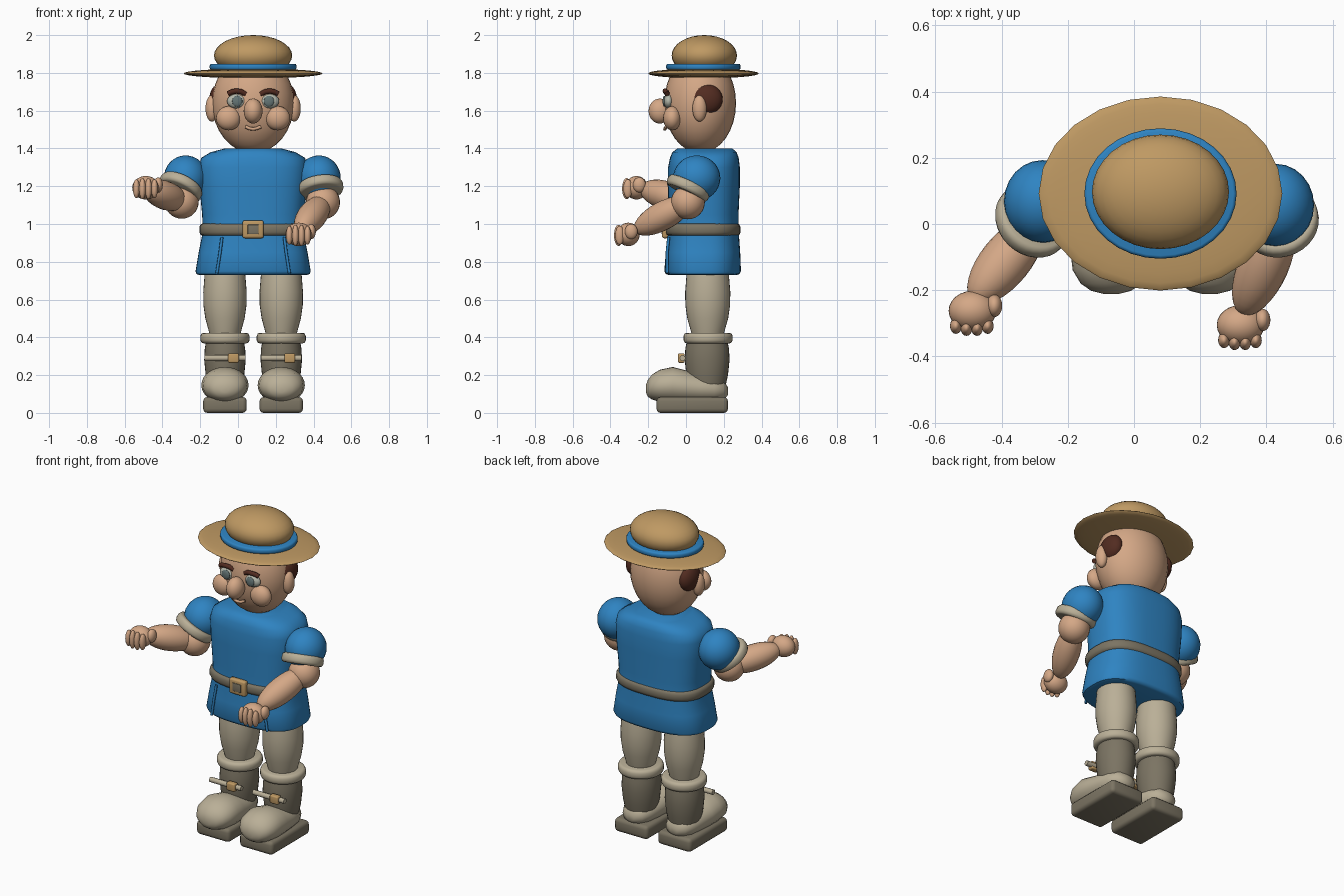
import bpy, bmesh, math
from mathutils import Vector, Matrix

if "Cube" in bpy.data.objects:
    bpy.data.objects.remove(bpy.data.objects["Cube"])

CX = 0.08  # body centre line


def material(name, rgb):
    m = bpy.data.materials.new(name)
    m.diffuse_color = (*rgb, 1)
    m.use_nodes = True
    m.node_tree.nodes["Principled BSDF"].inputs["Base Color"].default_value = m.diffuse_color
    return m


BLUE = material("tunic blue", (0.028, 0.23, 0.54))
TAN = material("straw tan", (0.52, 0.32, 0.125))
SKIN = material("skin", (0.66, 0.39, 0.24))
CREAM = material("cream cloth", (0.49, 0.43, 0.31))
TAUPE = material("dark leather", (0.20, 0.175, 0.125))
BROWN = material("hair brown", (0.085, 0.025, 0.015))
EYE = material("eye white", (0.45, 0.47, 0.40))
IRIS = material("iris grey", (0.13, 0.18, 0.18))


def finish(name, bm, mat, angle=45):
    bmesh.ops.recalc_face_normals(bm, faces=bm.faces)
    me = bpy.data.meshes.new(name)
    bm.to_mesh(me)
    bm.free()
    me.materials.append(mat)
    ob = bpy.data.objects.new(name, me)
    bpy.context.collection.objects.link(ob)
    bpy.ops.object.select_all(action='DESELECT')
    ob.select_set(True)
    bpy.context.view_layer.objects.active = ob
    bpy.ops.object.shade_smooth_by_angle(angle=math.radians(angle))
    return ob


def turn(axis):
    return Vector(axis).to_track_quat('Z', 'Y').to_matrix().to_4x4()


def ball(name, mat, c, r, axis=(0, 0, 1), seg=24):
    """Ellipsoid whose own z axis points along axis."""
    bm = bmesh.new()
    r = (r, r, r) if isinstance(r, (int, float)) else r
    rot = turn(axis) if tuple(axis) != (0, 0, 1) else Matrix.Identity(4)
    m = Matrix.Translation(c) @ rot @ Matrix.Diagonal((*r, 1))
    bmesh.ops.create_uvsphere(bm, u_segments=seg, v_segments=16, radius=1, matrix=m)
    return finish(name, bm, mat)


def loft(name, mat, rows, power=2.0, seg=32, m=Matrix.Identity(4), angle=45):
    """Rows of (height, half width, half depth, centre x, centre y)."""
    bm = bmesh.new()
    rings = []
    for z, a, b, x, y in rows:
        ring = []
        for i in range(seg):
            t = 2 * math.pi * i / seg
            c, s = math.cos(t), math.sin(t)
            px = math.copysign(abs(c) ** (2 / power), c) * a
            py = math.copysign(abs(s) ** (2 / power), s) * b
            ring.append(bm.verts.new(m @ Vector((x + px, y + py, z))))
        rings.append(ring)
    for lo, hi in zip(rings, rings[1:]):
        for i in range(seg):
            j = (i + 1) % seg
            bm.faces.new((lo[i], lo[j], hi[j], hi[i]))
    bm.faces.new(rings[0])
    bm.faces.new(rings[-1])
    return finish(name, bm, mat, angle)


def band(name, mat, c, a, b, h, axis=None, power=2.0):
    """Rounded band around an axis."""
    e = 0.3 * h
    rows = [(-h, a - 2 * e, b - 2 * e, 0, 0), (-h * .85, a - e * .7, b - e * .7, 0, 0),
            (-h * .4, a, b, 0, 0), (h * .4, a, b, 0, 0),
            (h * .85, a - e * .7, b - e * .7, 0, 0), (h, a - 2 * e, b - 2 * e, 0, 0)]
    rot = turn(axis) if axis else Matrix.Identity(4)
    return loft(name, mat, rows, power, 32, Matrix.Translation(c) @ rot, 60)


def box(name, mat, c, size, bevel=0.008):
    bm = bmesh.new()
    bmesh.ops.create_cube(bm, size=1, matrix=Matrix.Translation(c) @ Matrix.Diagonal((*size, 1)))
    bmesh.ops.bevel(bm, geom=bm.edges[:], offset=bevel, segments=3, profile=0.5, affect='EDGES')
    return finish(name, bm, mat)


def tube(name, mat, pts, r):
    cu = bpy.data.curves.new(name, 'CURVE')
    cu.dimensions = '3D'
    cu.bevel_depth, cu.bevel_resolution, cu.use_fill_caps = r, 2, True
    sp = cu.splines.new('POLY')
    sp.points.add(len(pts) - 1)
    for p, co in zip(sp.points, pts):
        p.co = (*co, 1)
    cu.materials.append(mat)
    ob = bpy.data.objects.new(name, cu)
    bpy.context.collection.objects.link(ob)
    return ob


# Hat
ball("hat_brim", TAN, (CX, 0.092, 1.797), (0.368, 0.293, 0.026))
ball("hat_crown", TAN, (CX, 0.097, 1.892), (0.207, 0.173, 0.108), seg=32)
band("hat_band", BLUE, (CX, 0.092, 1.832), 0.23, 0.197, 0.016)

# Head and face
ball("head", SKIN, (CX, 0.075, 1.64), (0.217, 0.19, 0.265), seg=32)
ball("nose", SKIN, (CX, -0.138, 1.598), (0.05, 0.06, 0.066))
for s, side in ((-1, "left"), (1, "right")):
    ball(side + "_ear", SKIN, (CX + s * 0.218, 0.072, 1.612), (0.034, 0.038, 0.07))
    ball(side + "_hair", BROWN, (CX + s * 0.18, 0.11, 1.66), (0.052, 0.084, 0.08))
    ball(side + "_cheek", SKIN, (CX + s * 0.13, -0.073, 1.56), (0.066, 0.048, 0.064))
    ex = CX + s * 0.086
    ball(side + "_eye", EYE, (ex, -0.092, 1.65), (0.052, 0.026, 0.038))
    ball(side + "_iris", IRIS, (ex - s * 0.002, -0.114, 1.65), (0.027, 0.01, 0.029))
    tube(side + "_eyebrow", BROWN, [(CX + s * d, -0.112 + 0.012 * abs(d - 0.085) / 0.045, z) for d, z in
                                    ((0.04, 1.688), (0.065, 1.701), (0.09, 1.704), (0.115, 1.699), (0.132, 1.69))], 0.014)
tube("mouth", SKIN, [(CX + 0.04 * t, -0.112 + 0.008 * t * t, 1.503 + 0.012 * t * t)
                     for t in (-1, -.5, 0, .5, 1)], 0.009)

# Tunic
loft("tunic", BLUE, [(0.73, 0.285, 0.18, CX, 0.088), (0.735, 0.30, 0.195, CX, 0.088),
                     (0.75, 0.305, 0.203, CX, 0.088), (0.85, 0.288, 0.197, CX, 0.09),
                     (0.96, 0.266, 0.187, CX, 0.092), (1.05, 0.27, 0.186, CX, 0.092),
                     (1.2, 0.284, 0.19, CX, 0.095), (1.3, 0.288, 0.19, CX, 0.095),
                     (1.35, 0.275, 0.182, CX, 0.097), (1.38, 0.225, 0.17, CX, 0.098),
                     (1.4, 0.15, 0.145, CX, 0.1)], 2.7, 48)
for s in (-1, 1):
    tube("tunic_seam", BLUE, [(CX + s * 0.165, -0.092, 0.93), (CX + s * 0.175, -0.1, 0.85),
                              (CX + s * 0.192, -0.1, 0.74)], 0.008)

# Belt
band("belt", TAUPE, (CX, 0.09, 0.97), 0.285, 0.199, 0.033, power=2.7)
box("belt_buckle", TAN, (CX, -0.11, 0.972), (0.112, 0.035, 0.095), 0.012)
box("buckle_centre", TAUPE, (CX, -0.126, 0.972), (0.058, 0.01, 0.05), 0.003)

# Legs, boots and feet
FOOT = [(-0.212, 0.02, 0.02, 0.128), (-0.202, 0.06, 0.045, 0.13), (-0.18, 0.092, 0.066, 0.137),
        (-0.14, 0.116, 0.085, 0.143), (-0.07, 0.125, 0.096, 0.147), (0.0, 0.118, 0.087, 0.138),
        (0.08, 0.107, 0.078, 0.13), (0.15, 0.095, 0.07, 0.125), (0.2, 0.068, 0.052, 0.12),
        (0.222, 0.025, 0.02, 0.115)]
SWAP = Matrix(((1, 0, 0, 0), (0, 0, 1, 0), (0, 1, 0, 0), (0, 0, 0, 1)))
for s, side in ((-1, "left"), (1, "right")):
    x = CX + s * 0.149
    loft(side + "_leg", CREAM, [(z, r, r * 1.04, x, 0.115) for z, r in
                                ((0.37, 0.07), (0.43, 0.085), (0.5, 0.104), (0.57, 0.114),
                                 (0.64, 0.115), (0.73, 0.108), (0.78, 0.098))])
    band(side + "_boot_cuff", CREAM, (x, 0.117, 0.396), 0.13, 0.13, 0.028)
    loft(side + "_boot", TAUPE, [(z, r, r * 1.08, x, 0.112) for z, r in
                                 ((0.14, 0.09), (0.2, 0.102), (0.28, 0.11), (0.34, 0.107), (0.39, 0.098))])
    tube(side + "_boot_strap", CREAM, [(x - 0.108, -0.018, 0.29), (x + 0.108, -0.018, 0.29)], 0.016)
    box(side + "_strap_buckle", TAN, (x + 0.045, -0.025, 0.29), (0.058, 0.036, 0.05))
    loft(side + "_foot", CREAM, [(y, a, b, x, z) for y, a, b, z in FOOT], 2, 28, SWAP)
    box(side + "_sole", TAUPE, (x, 0.033, 0.042), (0.23, 0.378, 0.084), 0.022)


# Arms: puffed sleeve, cuff, elbow, forearm and hand
def arm(side, shoulder, cuff, cuff_axis, elbow, wrist, hand):
    ball(side + "_sleeve", BLUE, shoulder, (0.116, 0.125, 0.12))
    band(side + "_sleeve_cuff", CREAM, cuff, 0.12, 0.12, 0.028, cuff_axis)
    ball(side + "_elbow", SKIN, elbow, 0.09)
    e, w, h = Vector(elbow), Vector(wrist), Vector(hand)
    d = w - e
    ball(side + "_forearm", SKIN, e + d * 0.55, (0.076, 0.076, d.length * 0.62), d)
    ball(side + "_hand", SKIN, h, (0.072, 0.06, 0.062))
    ball(side + "_thumb", SKIN, h + Vector((0.066, 0.015, 0.015)), (0.024, 0.034, 0.04))
    for i in range(4):
        drop = 0.006 if i in (0, 3) else 0
        ball(side + "_finger", SKIN, h + Vector((-0.05 + i * 0.032, -0.052 + drop, -0.005)),
             (0.018, 0.024, 0.056 - drop), seg=16)


arm("left", (-0.277, 0.068, 1.243), (-0.305, 0.012, 1.192), (-0.4, -0.42, -0.8),
    (-0.298, 0.0, 1.118), (-0.46, -0.2, 1.18), (-0.488, -0.262, 1.192))
arm("right", (0.428, 0.057, 1.243), (0.438, 0.012, 1.19), (0.12, -0.42, -0.88),
    (0.45, 0.01, 1.115), (0.345, -0.23, 0.985), (0.322, -0.305, 0.945))
